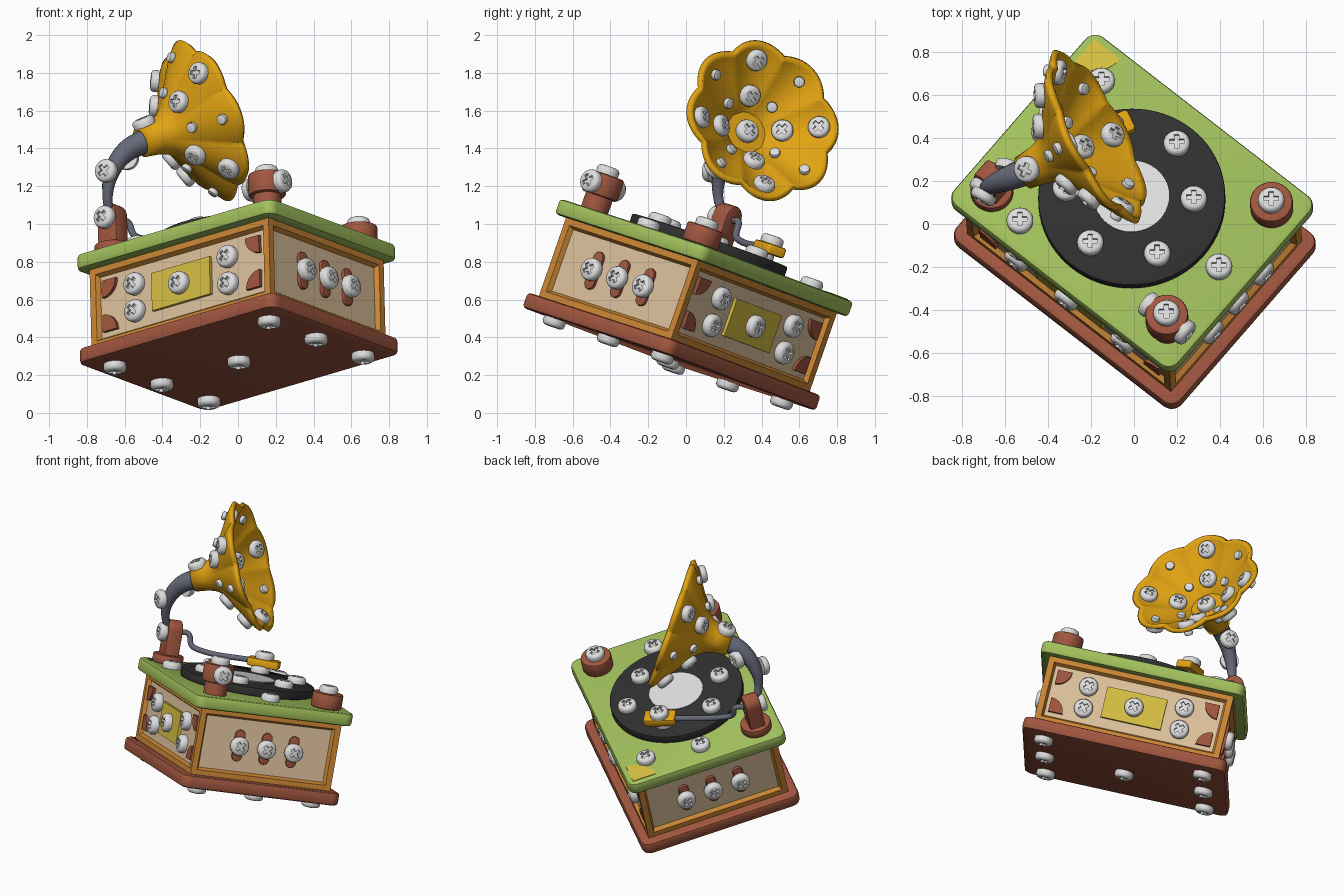
import bpy, bmesh, math
from mathutils import Matrix, Vector

if "Cube" in bpy.data.objects:
    bpy.data.objects.remove(bpy.data.objects["Cube"])

def colour(name, hexa):
    m = bpy.data.materials.new(name)
    c = [int(hexa[i:i + 2], 16) / 255 for i in (0, 2, 4)]
    m.diffuse_color = [x / 12.92 if x < .04 else ((x + .055) / 1.055) ** 2.4 for x in c] + [1]
    m.use_nodes = True
    m.node_tree.nodes["Principled BSDF"].inputs["Base Color"].default_value = m.diffuse_color
    return m

GREEN, BROWN = colour("green", "A1C05C"), colour("red_brown", "A0563F")
WOOD, BEIGE = colour("orange_wood", "CC8735"), colour("beige", "DEC29C")
YELLOW, BLACK = colour("yellow", "D6BE41"), colour("black", "303030")
WHITE, GREY = colour("light_grey", "DEDEDE"), colour("blue_grey", "666979")
GOLD = colour("gold", "E1A312")

T, R = Matrix.Translation, Matrix.Rotation
rad, pi = math.radians, math.pi

def frame(x, z, o):
    z = z.normalized()
    y = z.cross(x).normalized()
    x = y.cross(z)
    return T(o) @ Matrix((x, y, z)).transposed().to_4x4()

# tilted cabinet frame: x along long side, z through lid
BOX = frame(Vector((.770, -.596, .226)), Vector((-.024, .327, .944)), Vector((.005, -.09, .285)))
TOP = .61

def link(name, data, mat, mx=Matrix()):
    o = bpy.data.objects.new(name, data)
    bpy.context.collection.objects.link(o)
    if mat and not data.materials:
        data.materials.append(mat)
    o.matrix_world = mx
    return o

def finish(name, bm, mats, mx, angle=35):
    bmesh.ops.recalc_face_normals(bm, faces=bm.faces)
    me = bpy.data.meshes.new(name)
    bm.to_mesh(me)
    bm.free()
    for m in mats:
        me.materials.append(m)
    me.shade_smooth()
    me.set_sharp_from_angle(angle=rad(angle))
    return link(name, me, None, mx)

def prism(name, pts, h, mat, mx, bevel=0):
    bm = bmesh.new()
    f = bm.faces.new([bm.verts.new((x, y, 0)) for x, y in pts])
    g = bmesh.ops.extrude_face_region(bm, geom=[f])["geom"]
    bmesh.ops.translate(bm, vec=(0, 0, h), verts=[v for v in g if isinstance(v, bmesh.types.BMVert)])
    if bevel:
        es = [e for e in bm.edges if abs(e.verts[0].co.z - e.verts[1].co.z) < 1e-5]
        bmesh.ops.bevel(bm, geom=es, offset=bevel, segments=2, profile=.5, affect='EDGES')
    return finish(name, bm, [mat], mx)

def arc(cx, cy, r, a0, a1, n):
    return [(cx + r * math.cos(rad(a0 + (a1 - a0) * i / n)), cy + r * math.sin(rad(a0 + (a1 - a0) * i / n)))
            for i in range(n + 1)]

def rounded(a, b, r, n=6):
    return [p for i, (sx, sy) in enumerate(((1, 1), (-1, 1), (-1, -1), (1, -1)))
            for p in arc(sx * (a - r), sy * (b - r), r, 90 * i, 90 * i + 90, n)]

def disc(r, n=48):
    return arc(0, 0, r, 0, 360, n)[:-1]

def tube(name, pts, radii, mat, mx=Matrix()):
    c = bpy.data.curves.new(name, 'CURVE')
    c.dimensions, c.bevel_depth, c.bevel_resolution, c.use_fill_caps = '3D', 1, 6, True
    s = c.splines.new('BEZIER')
    s.bezier_points.add(len(pts) - 1)
    for p, co, r in zip(s.bezier_points, pts, radii):
        p.co, p.radius = co, r
        p.handle_left_type = p.handle_right_type = 'AUTO'
    o = link(name, c, None)
    me = bpy.data.meshes.new_from_object(o.evaluated_get(bpy.context.evaluated_depsgraph_get()))
    bpy.data.objects.remove(o)
    me.shade_smooth()
    me.set_sharp_from_angle(angle=rad(40))
    return link(name, me, mat, mx)

# cross-head screw mesh, shared by every screw
def screw_mesh():
    bm = bmesh.new()
    rings = [[bm.verts.new((x, y, z)) for x, y in disc(r, 24)]
             for r, z in ((.060, 0), (.062, .025), (.056, .038), (.046, .044))]
    w, l = .011, .034
    plus = [(l, -w), (l, w), (w, w), (w, l), (-w, l), (-w, w), (-l, w), (-l, -w), (-w, -w), (-w, -l), (w, -l), (w, -w)]
    hi, lo = ([bm.verts.new((x, y, z)) for x, y in plus] for z in (.046, .030))
    for a, b in list(zip(rings, rings[1:])) + [(hi, lo)]:
        for i in range(len(a)):
            j = (i + 1) % len(a)
            bm.faces.new((a[i], a[j], b[j], b[i]))
    bm.faces.new(lo)
    es = [e for e in bm.edges if len(e.link_faces) == 1 and e.verts[0].co.z > .04]
    bmesh.ops.triangle_fill(bm, use_beauty=True, edges=es)
    bm.faces.new(rings[0][::-1])
    o = finish("screw", bm, [WHITE], Matrix())
    me = o.data
    bpy.data.objects.remove(o)
    return me

SCREW = screw_mesh()

def screw(mx, name="screw", scale=1.0):
    link(name, SCREW, None, mx @ R(rad(40), 4, 'Z') @ Matrix.Scale(scale, 4))

def at(p, n):
    return T(p) @ Vector(n).to_track_quat('Z', 'Y').to_matrix().to_4x4()

def box_at(u, v, w):
    return BOX @ T((u, v, w))

# base slab and lid
prism("base_slab", rounded(.678, .538, .06), .085, BROWN, BOX, .018)
prism("lid", rounded(.678, .538, .06), .085, GREEN, box_at(0, 0, .525), .018)

# cabinet with recessed panels
bm = bmesh.new()
bmesh.ops.create_cube(bm, size=1, matrix=T((0, 0, .305)) @ Matrix.Diagonal((1.23, .956, .45, 1)))
sides = [f for f in bm.faces if abs(f.normal.z) < .5]
bmesh.ops.inset_individual(bm, faces=sides, thickness=.055)
bmesh.ops.inset_individual(bm, faces=sides, thickness=.02, depth=-.025)
for f in sides:
    f.material_index = 1
finish("cabinet", bm, [WOOD, BEIGE], BOX)

# panel decoration on the four sides
for k in range(4):
    F = BOX @ T((0, 0, .305)) @ R(k * pi / 2, 4, 'Z') @ R(pi / 2, 4, 'X') @ T((0, 0, .59 if k % 2 else .453))
    if k % 2:
        slot = arc(0, .07, .034, 0, 180, 8) + arc(0, -.07, .034, 180, 360, 8)
        for i in (-1, 0, 1):
            prism("slot_plate", slot, .022, BROWN, F @ T((i * .185, 0, 0)), .005)
            screw(F @ T((i * .185, 0, .022)))
    else:
        prism("name_plate", [(-.2, -.105), (.2, -.105), (.2, .105), (-.2, .105)], .02, YELLOW, F)
        screw(F @ T((0, 0, .02)))
        for sx in (-1, 1):
            for sy in (-1, 1):
                screw(F @ T((sx * .32, sy * .075, 0)))
                a = {(1, 1): 180, (-1, 1): 270, (-1, -1): 0, (1, -1): 90}[sx, sy]
                prism("panel_corner", [(0, 0)] + arc(0, 0, .095, a, a + 90, 8), .02, BROWN,
                      F @ T((sx * .54, sy * .143, 0)))

# screws under the base
for u, v in [(s * .53, i * .39) for s in (-1, 1) for i in (-1, 0, 1)] + [(0, 0)]:
    screw(box_at(u, v, 0) @ R(pi, 4, 'X'), "foot_screw")

# lid details
prism("corner_patch", [(0, 0)] + arc(0, 0, .155, 270, 360, 10), .004, YELLOW, box_at(-.64, .50, TOP))
for u, v in ((-.48, .36), (.526, 0), (-.526, 0), (-.336, -.41), (.336, -.43), (.336, .43)):
    if (u, v) not in ((.336, -.43), (.336, .43)):
        screw(box_at(u, v, TOP), "lid_screw")

# record
prism("record", disc(.435, 72), .055, BLACK, box_at(0, 0, TOP), .008)
prism("record_label", disc(.175), .006, WHITE, box_at(0, 0, .664))
for u, v in ((0, .33), (.235, .17), (.275, -.145), (0, -.30), (-.26, -.165), (-.26, .16)):
    screw(box_at(u, v, .663), "record_screw")

# corner knobs
prism("back_knob", disc(.1, 32), .10, BROWN, box_at(.53, .38, TOP), .012)
screw(box_at(.53, .38, TOP + .10))
prism("front_knob_post", disc(.075, 32), .10, BROWN, box_at(.53, -.38, TOP))
prism("front_knob", disc(.1, 32), .12, BROWN, box_at(.53, -.38, TOP + .08), .012)
screw(box_at(.53, -.38, TOP + .2))
for s in (-1, 1):
    screw(BOX @ at((.53 + s * .09, -.38, TOP + .14), (s, 0, 0)))

# horn support
prism("support_foot", disc(.1, 32), .06, BROWN, box_at(-.53, -.38, TOP), .012)
prism("support_upright", arc(0, .21, .065, 0, 180, 12) + [(-.065, 0), (.065, 0)], .10, BROWN,
      box_at(-.53, -.33, TOP + .01) @ R(pi / 2, 4, 'X'), .01)
screw(BOX @ at((-.53, -.43, TOP + .20), (0, -1, 0)))

# tone arm and pickup
tube("tone_arm", [(-.53, -.33, .82), (-.51, -.28, .82), (-.49, -.25, .75), (-.46, -.2, .73), (-.3, .14, .73)],
     [.018] * 5, GREY, BOX)
prism("pickup", rounded(.105, .055, .02), .055, GOLD, box_at(-.27, .18, .70) @ R(rad(64), 4, 'Z'), .012)
screw(box_at(-.27, .18, .755))

# horn neck
tube("horn_neck", [(-.675, .20, 1.03), (-.69, .17, 1.15), (-.665, .18, 1.28), (-.59, .21, 1.385), (-.49, .248, 1.44)],
     [.022, .027, .042, .057, .066], GREY)
screw(at((-.69, .145, 1.28), (-.5, -.85, .1)), "neck_screw")
screw(at((-.59, .25, 1.35), (.3, .9, -.2)), "neck_screw")

# petalled horn: rings along the axis, eight scalloped petals
N = Vector((.855, .428, .294)).normalized()
UP = Vector((-.30, -.06, .95))
HORN = frame(UP.cross(N), N, Vector((-.17, .41, 1.55)))
PROFILE = [(-.40, .066, 0), (-.31, .078, 0), (-.25, .10, .01), (-.21, .135, .03), (-.165, .20, .06),
           (-.11, .285, .09), (-.055, .37, .10), (-.02, .415, .10), (0, .437, .11)]
bm = bmesh.new()
SEG, rings = 128, []
for s, r, k in PROFILE:
    ring = []
    for i in range(SEG):
        a = 2 * pi * i / SEG
        q = r * (1 - k * (1 - abs(math.cos(4 * a))))
        ring.append(bm.verts.new((q * math.cos(a), q * math.sin(a), s)))
    rings.append(ring)
for a, b in zip(rings, rings[1:]):
    for i in range(SEG):
        j = (i + 1) % SEG
        bm.faces.new((a[i], a[j], b[j], b[i]))
horn = finish("horn", bm, [GOLD], HORN, 28)
mod = horn.modifiers.new("thickness", 'SOLIDIFY')
mod.thickness, mod.offset = .03, 0
prism("horn_throat", disc(.12), .01, GOLD, HORN @ T((0, 0, -.225)))
screw(HORN @ T((0, 0, -.215)), "throat_screw")
screw(HORN @ at((0, .075, -.35), (0, 1, -.1)), "throat_screw")

# horn screws and studs, alternating by petal inside and outside
for i in range(8):
    a = i * pi / 4
    for side in (1, -1):
        for r, s in ((.195, -.168), (.36, -.062)):
            n = Vector((-.54 * math.cos(a), -.54 * math.sin(a), .84)) * side
            p = Vector((r * math.cos(a), r * math.sin(a), s)) + n * .013
            if (i % 2 == 0) == (side == 1):
                screw(HORN @ at(p, n), "petal_screw", .95)
            else:
                prism("petal_stud", disc(.029, 16), .03, WHITE, HORN @ at(p, n), .009)
